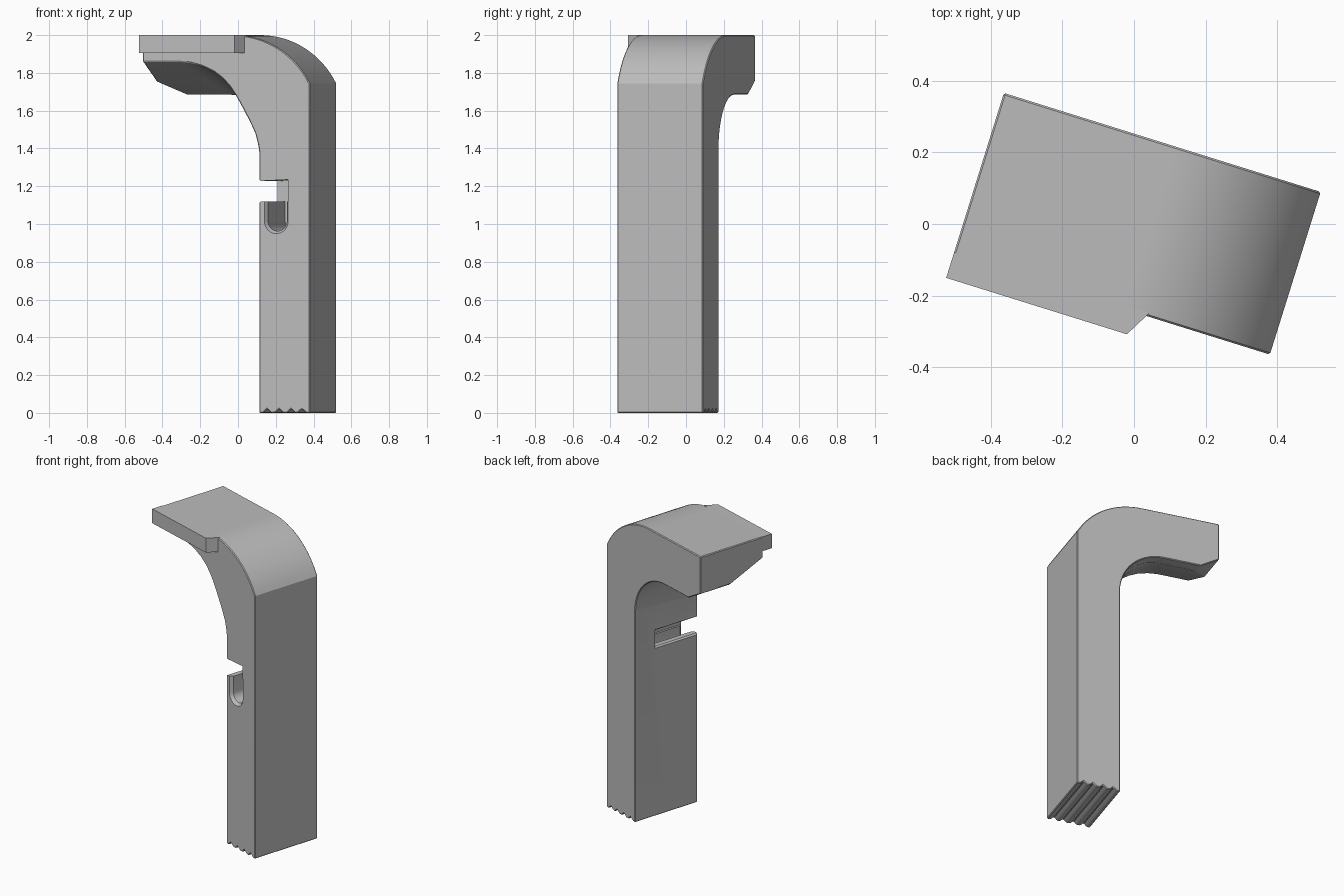
import bpy, bmesh, math
from mathutils import Matrix

if "Cube" in bpy.data.objects:
    bpy.data.objects.remove(bpy.data.objects["Cube"])

TURN = Matrix.Rotation(math.radians(-17.35), 4, 'Z')   # whole part stands turned about z
FRONT, BACK = -0.235, 0.241

grey = bpy.data.materials.new("plain_grey")
grey.diffuse_color = (0.5, 0.5, 0.5, 1)
grey.use_nodes = True
grey.node_tree.nodes["Principled BSDF"].inputs["Base Color"].default_value = grey.diffuse_color


def loft(name, sections):
    """Closed solid through (depth, [(u, z), ...]) sections."""
    bm = bmesh.new()
    rings = [[bm.verts.new((u, v, z)) for u, z in pts] for v, pts in sections]
    n = len(rings[0])
    for a, b in zip(rings, rings[1:]):
        for i in range(n):
            j = (i + 1) % n
            bm.faces.new((a[i], a[j], b[j], b[i]))
    bm.faces.new(rings[0])
    bm.faces.new(rings[-1])
    bmesh.ops.remove_doubles(bm, verts=bm.verts, dist=1e-4)
    bmesh.ops.recalc_face_normals(bm, faces=bm.faces)
    bm.transform(TURN)
    mesh = bpy.data.meshes.new(name)
    bm.to_mesh(mesh)
    bm.free()
    mesh.materials.append(grey)
    ob = bpy.data.objects.new(name, mesh)
    bpy.context.collection.objects.link(ob)
    return ob


# Outer outline: serrated foot, straight back, rounded shoulder, flat top
outline = [(0.19, 0.0)]
for u in (0.234, 0.30, 0.367, 0.427):
    outline += [(u - 0.022, 0.0), (u, 0.02), (u + 0.022, 0.0)]
outline += [(0.471, 0.0)]
R, U0 = 0.474, 0.05
end = math.asin((0.471 - U0) / R)
for i in range(17):
    a = end * (1 - i / 16)
    outline.append((U0 + R * math.sin(a), 2 - R + R * math.cos(a)))
outline.append((-0.456, 2.0))

# Inner bend: wide sweep at the front, tight quarter circle at the back
STEPS = 14
wide = [(-0.25, 1.86), (-0.19, 1.853), (-0.125, 1.836), (-0.06, 1.806), (-0.01, 1.769),
        (0.03, 1.725), (0.06, 1.682), (0.085, 1.64), (0.108, 1.598), (0.13, 1.558),
        (0.152, 1.515), (0.17, 1.475), (0.182, 1.43), (0.188, 1.40), (0.19, 1.38)]
tight = []
for i in range(STEPS + 1):
    a = math.pi / 2 * (1 - i / STEPS)
    tight.append((-0.10 + 0.29 * math.cos(a), 1.395 + 0.29 * math.sin(a)))


def section(v, tip, chin):
    t = min(1, (v - FRONT) / (0.167 - FRONT))
    bend = [(a[0] + (b[0] - a[0]) * t, a[1] + (b[1] - a[1]) * t) for a, b in zip(wide, tight)]
    return v, outline + [tip, chin] + bend


body = loft("hooked_body", [
    section(FRONT, (-0.456, 1.86), (-0.456, 1.86)),
    section(0.01, (-0.456, 1.755), (-0.456, 1.755)),
    section(0.167, (-0.456, 1.755), (-0.335, 1.685)),
    section(BACK, (-0.456, 1.755), (-0.335, 1.685))])

# Side slot, flared at its mouth
slot_shape = [(0.17, 1.095), (0.20, 1.12), (0.351, 1.12), (0.351, 1.235), (0.20, 1.228), (0.17, 1.25)]
slot = loft("slot_cutter", [(-0.3, slot_shape), (0.09, slot_shape)])


# Round-bottomed pocket under the slot with a chamfered rim
def pocket_shape(r):
    arc = [math.pi * (1 + i / 16) for i in range(17)]
    return ([(0.286 - r, 1.15)] + [(0.286 + r * math.cos(a), 1.015 + r * math.sin(a)) for a in arc]
            + [(0.286 + r, 1.15)])


pocket = loft("pocket_cutter", [(-0.25, pocket_shape(0.0765)), (-0.215, pocket_shape(0.052)),
                                (0.088, pocket_shape(0.052))])

bevel = body.modifiers.new("soft_edges", 'BEVEL')
bevel.width = 0.005
bevel.segments = 1
bevel.limit_method = 'ANGLE'
bevel.angle_limit = math.radians(35)
for cutter in (slot, pocket):
    cut = body.modifiers.new(cutter.name, 'BOOLEAN')
    cut.operation = 'DIFFERENCE'
    cut.solver = 'EXACT'
    cut.object = cutter
    cutter.hide_render = True
    cutter.display_type = 'WIRE'

# Top lip overhanging the front, with a slanted end
bpy_lip = [(-0.30, 0.073), (-0.225, 0.115)]
lip = loft("top_lip", [(v, [(-0.456, 1.905), (u, 1.905), (u, 2.0), (-0.456, 2.0)]) for v, u in bpy_lip])

# Bake the cuts and smooth the curved surfaces
bpy.ops.object.select_all(action='DESELECT')
body.select_set(True)
bpy.context.view_layer.objects.active = body
bpy.ops.object.convert(target='MESH')
bpy.ops.object.shade_smooth_by_angle(angle=math.radians(25))
